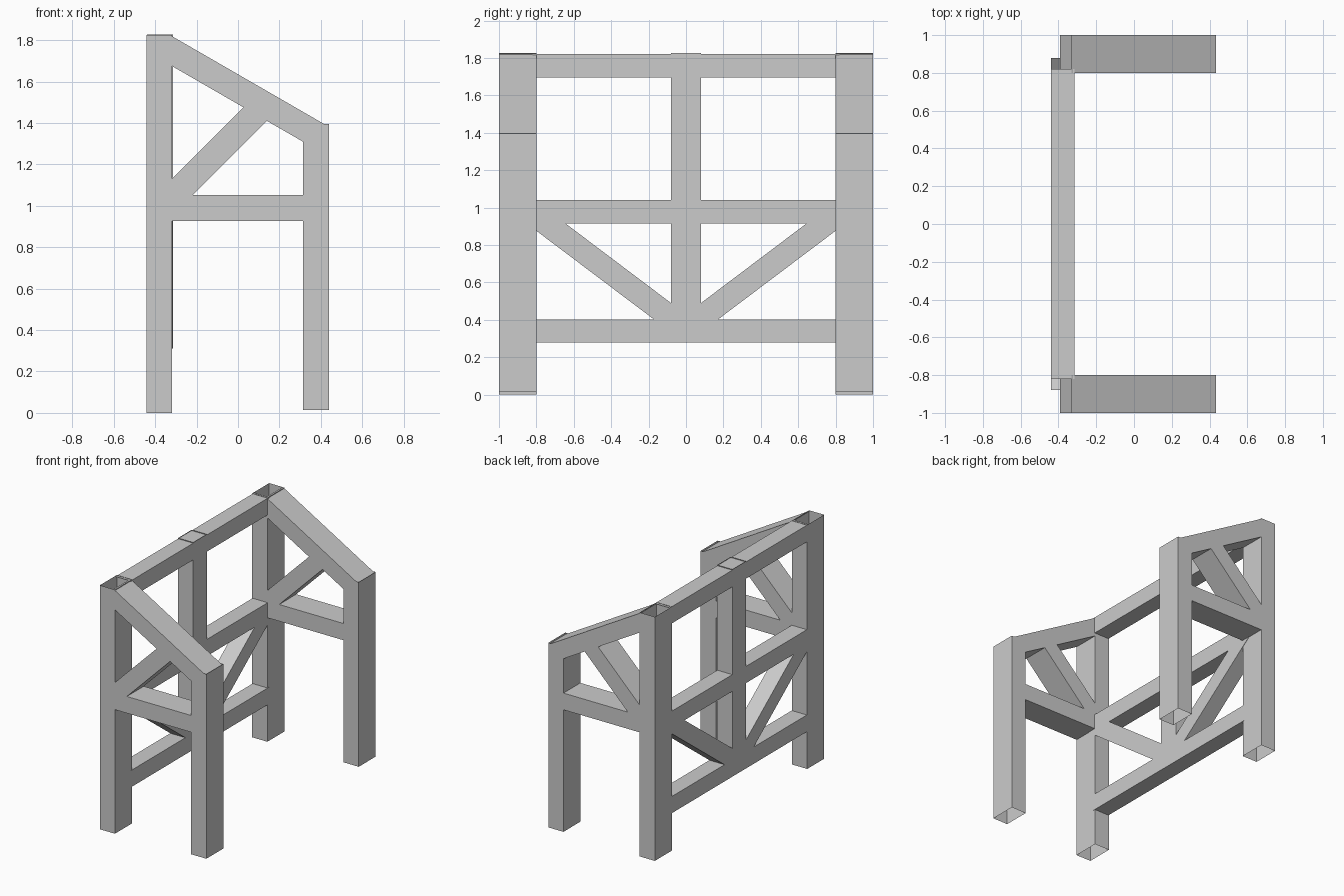
import bpy, bmesh
from mathutils import Vector, Matrix

if "Cube" in bpy.data.objects:
    bpy.data.objects.remove(bpy.data.objects["Cube"])

T = 0.125  # common timber thickness


def tube(name, a, b, across, width, thick=T):
    """Open-ended rectangular tube from a to b; 'across' is the axis of 'width'."""
    a, b, across = Vector(a), Vector(b), Vector(across)
    along = (b - a).normalized()
    other = along.cross(across)
    bm = bmesh.new()
    bmesh.ops.create_cube(bm, size=1)
    ends = [f for f in bm.faces if abs(f.normal.z) > 0.5]
    bmesh.ops.delete(bm, geom=ends, context='FACES_ONLY')
    rot = Matrix((across, other, along)).transposed().to_4x4()
    size = Matrix.Diagonal((width, thick, (b - a).length, 1))
    bm.transform(Matrix.Translation((a + b) / 2) @ rot @ size)
    bmesh.ops.recalc_face_normals(bm, faces=bm.faces)
    # an open tube can be oriented inward: check one face against the axis
    f = bm.faces[:][0]
    if f.normal.dot(f.calc_center_median() - (a + b) / 2) < 0:
        bmesh.ops.reverse_faces(bm, faces=bm.faces)
    mesh = bpy.data.meshes.new(name)
    bm.to_mesh(mesh)
    bm.free()
    obj = bpy.data.objects.new(name, mesh)
    bpy.context.collection.objects.link(obj)
    return obj


X, Y = (1, 0, 0), (0, 1, 0)
BACK = -0.38  # x of the tall posts' centre line

# Two side frames: tall post, short post, rafter, rail and brace
side_parts = {
    "tall_post": ((BACK, 0), (BACK, 1.824)),
    "short_post": ((0.376, 0.015), (0.376, 1.395)),
    "rafter": ((-0.361, 1.771), (0.403, 1.330)),
    "side_rail": ((-0.39, 0.99), (0.39, 0.99)),
    "side_brace": ((-0.33, 1.03), (0.12, 1.48)),
}
for label, s in (("near", -1), ("far", 1)):
    for part, (p, q) in side_parts.items():
        tube(f"{label}_{part}", (p[0], 0.9 * s, p[1]), (q[0], 0.9 * s, q[1]), Y, 0.2)

# Long rails joining the tall posts
RX = BACK + 0.003
for label, z in (("bottom", 0.34), ("middle", 0.978), ("top", 1.759)):
    tube(f"{label}_rail", (RX, -0.82, z), (RX, 0.82, z), X, T)

# Centre post
tube("centre_post", (RX, 0, 0.35), (RX, 0, 1.827), X, T, 0.16)

# Diagonal braces fanning out from the foot of the centre post
for label, s in (("near", -1), ("far", 1)):
    tube(f"{label}_back_brace", (RX, 0.012 * s, 0.36), (RX, 0.84 * s, 0.984), X, T)
